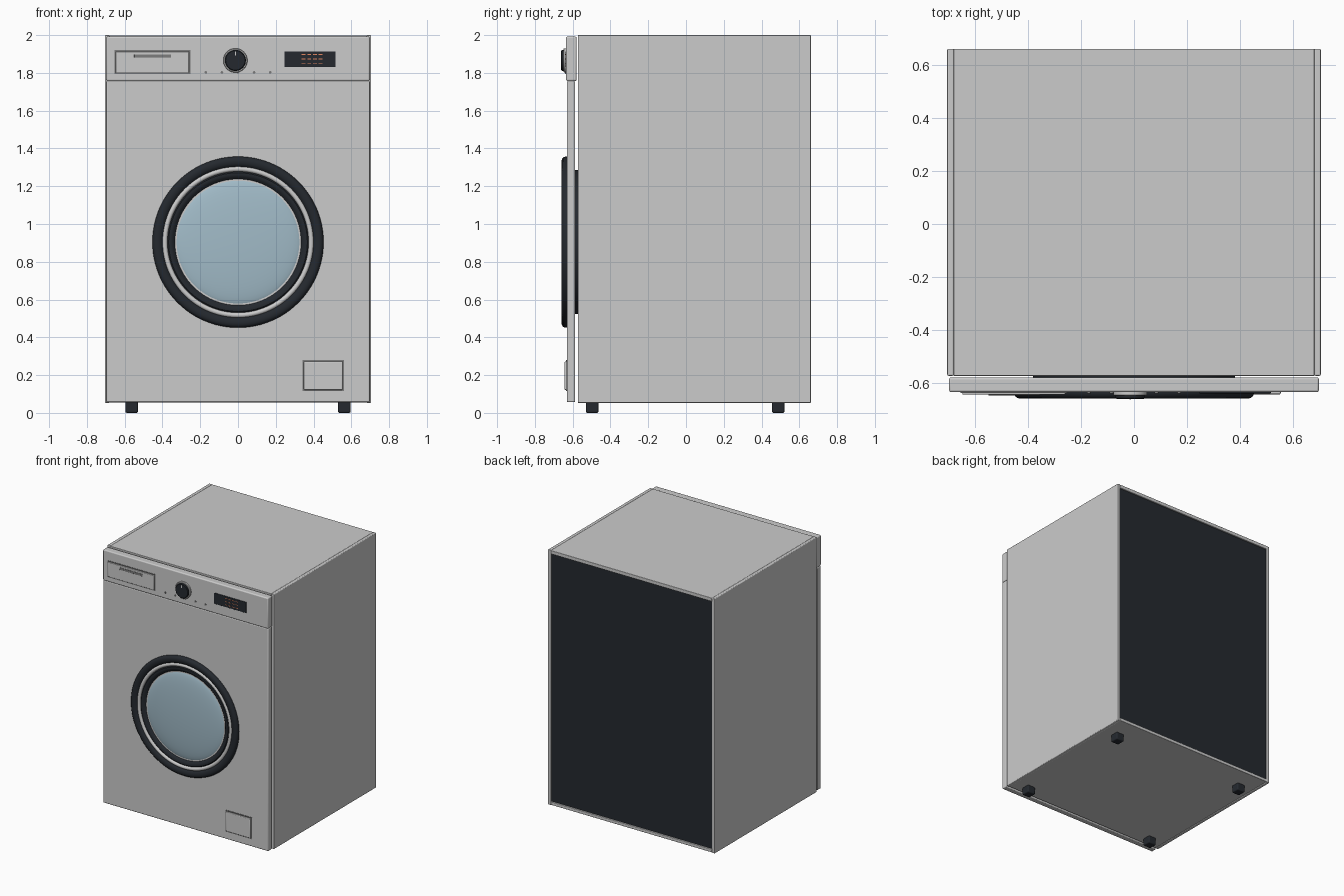
import bpy, bmesh, math

if "Cube" in bpy.data.objects:
    bpy.data.objects.remove(bpy.data.objects["Cube"])


def material(name, r, g, b):
    m = bpy.data.materials.new(name)
    m.diffuse_color = (r, g, b, 1)
    m.use_nodes = True
    m.node_tree.nodes["Principled BSDF"].inputs["Base Color"].default_value = m.diffuse_color
    return m


BLACK = material("black_plastic", 0.018, 0.022, 0.028)
GLASS = material("door_glass", 0.36, 0.50, 0.58)
ORANGE = material("display_orange", 0.8, 0.25, 0.12)
DARK_GREY = material("dark_grey", 0.2, 0.2, 0.2)


def finish(name, bm, mat=None, bevel=0.0, angle=35):
    bmesh.ops.recalc_face_normals(bm, faces=bm.faces)
    mesh = bpy.data.meshes.new(name)
    bm.to_mesh(mesh)
    bm.free()
    ob = bpy.data.objects.new(name, mesh)
    bpy.context.collection.objects.link(ob)
    if mat:
        mesh.materials.append(mat)
    if bevel:
        mod = ob.modifiers.new("Bevel", "BEVEL")
        mod.width = bevel
        mod.segments = 3
        mod.limit_method = "ANGLE"
    bpy.ops.object.select_all(action="DESELECT")
    ob.select_set(True)
    bpy.context.view_layer.objects.active = ob
    bpy.ops.object.shade_smooth_by_angle(angle=math.radians(angle))
    return ob


def box(name, x, y, z, mat=None, bevel=0.0):
    """Box from (min, max) pairs on each axis."""
    bm = bmesh.new()
    bmesh.ops.create_cube(bm, size=1)
    for v in bm.verts:
        v.co = [(a + b) / 2 + c * (b - a) for (a, b), c in zip((x, y, z), v.co)]
    return finish(name, bm, mat, bevel)


def lathe(name, profile, cx, cz, mat=None, steps=96, closed=False):
    """Revolve (radius, y) points around a front-to-back axis."""
    bm = bmesh.new()
    vs = [bm.verts.new((cx + r, y, cz)) for r, y in profile]
    es = [bm.edges.new(p) for p in zip(vs, vs[1:])]
    if closed:
        es.append(bm.edges.new((vs[-1], vs[0])))
    bmesh.ops.spin(bm, geom=vs + es, cent=(cx, 0, cz), axis=(0, 1, 0),
                   angle=math.tau, steps=steps)
    bmesh.ops.remove_doubles(bm, verts=bm.verts, dist=1e-5)
    return finish(name, bm, mat)


def ellipse(r, y, a, b, n=16):
    return [(r + a * math.cos(math.tau * i / n), y + b * math.sin(math.tau * i / n))
            for i in range(n)]


# Cabinet shell
F, B = -0.573, 0.661
for side, s in (("left", -1), ("right", 1)):
    box(f"{side}_side_panel", sorted((s * 0.68, s * 0.705)), (F, B), (0.053, 2.0), bevel=0.005)
box("top_panel", (-0.681, 0.681), (F, B), (1.972, 1.999), bevel=0.003)
box("bottom_panel", (-0.681, 0.681), (F, B), (0.056, 0.08), bevel=0.003)
box("back_panel", (-0.681, 0.681), (0.635, 0.652), (0.075, 1.975), BLACK)
box("inner_front", (-0.681, 0.681), (F + 0.004, F + 0.02), (0.075, 1.975))

# Front panel and control panel
box("front_panel", (-0.698, 0.698), (-0.631, -0.587), (0.057, 1.757), bevel=0.006)
box("control_panel", (-0.698, 0.698), (-0.635, -0.579), (1.757, 1.992), bevel=0.008)

# Feet
for sx in (-1, 1):
    for cy, row in ((-0.497, "front"), (0.488, "back")):
        cx = sx * 0.563
        box(f"{row}_foot_{'left' if sx < 0 else 'right'}", (cx - 0.033, cx + 0.033),
            (cy - 0.033, cy + 0.033), (0, 0.06), BLACK, 0.008)

# Detergent drawer with grip, and filter hatch
box("drawer_seam", (-0.655, -0.252), (-0.638, -0.62), (1.794, 1.92), DARK_GREY)
box("detergent_drawer", (-0.648, -0.259), (-0.644, -0.62), (1.801, 1.913), bevel=0.004)
box("drawer_grip", (-0.55, -0.354), (-0.647, -0.64), (1.881, 1.898), DARK_GREY, 0.002)
box("hatch_seam", (0.341, 0.561), (-0.635, -0.62), (0.115, 0.279), DARK_GREY)
box("filter_hatch", (0.348, 0.554), (-0.643, -0.62), (0.122, 0.272), bevel=0.005)

# Program knob
KX, KZ = -0.014, 1.866
lathe("knob_base_ring", [(0, -0.63), (0.064, -0.63), (0.064, -0.645), (0.061, -0.648), (0, -0.648)],
      KX, KZ, steps=64)
lathe("program_knob", [(0, -0.64), (0.056, -0.64), (0.055, -0.656), (0.051, -0.661), (0, -0.661)],
      KX, KZ, BLACK, 64)
box("knob_pointer", (KX - 0.003, KX + 0.003), (-0.662, -0.655), (KZ + 0.025, KZ + 0.046))

# Push buttons
for i in range(5):
    lathe(f"button_{i + 1}", [(0, -0.63), (0.007, -0.63), (0.007, -0.639), (0, -0.64)],
          -0.17 + 0.085 * i, 1.803, DARK_GREY, 16)

# Display with plain light bars
box("display", (0.245, 0.517), (-0.639, -0.62), (1.831, 1.914), BLACK, 0.002)
for i in range(4):
    for j in range(3):
        cx, cz = 0.347 + 0.03 * i, 1.849 + 0.024 * j
        box(f"display_bar_{i}_{j}", (cx - 0.01, cx + 0.01), (-0.6405, -0.637),
            (cz - 0.002, cz + 0.002), ORANGE)

# Round door, from the outer ring inwards
DZ = 0.904
lathe("door_outer_ring",
      [(0.388, -0.625), (0.452, -0.625), (0.453, -0.638), (0.449, -0.65), (0.440, -0.657),
       (0.428, -0.659), (0.415, -0.657), (0.405, -0.652), (0.398, -0.643), (0.388, -0.638)],
      0, DZ, BLACK, closed=True)
lathe("door_chrome_ring", ellipse(0.387, -0.640, 0.0135, 0.013), 0, DZ, closed=True)
lathe("door_inner_ring",
      [(0.325, -0.622), (0.335, -0.632), (0.345, -0.642), (0.356, -0.647), (0.367, -0.646),
       (0.376, -0.638), (0.380, -0.60), (0.325, -0.60)], 0, DZ, BLACK, closed=True)
dome = [(0.337 * math.sin(t), -0.622 - 0.034 * math.cos(t))
        for t in (math.pi / 2 * i / 12 for i in range(13))]
lathe("door_glass", dome + [(0.337, -0.61), (0, -0.61)], 0, DZ, GLASS)
lathe("door_gasket", [(0.33, -0.60), (0.381, -0.60), (0.381, -0.567), (0.33, -0.567)],
      0, DZ, BLACK, closed=True)
